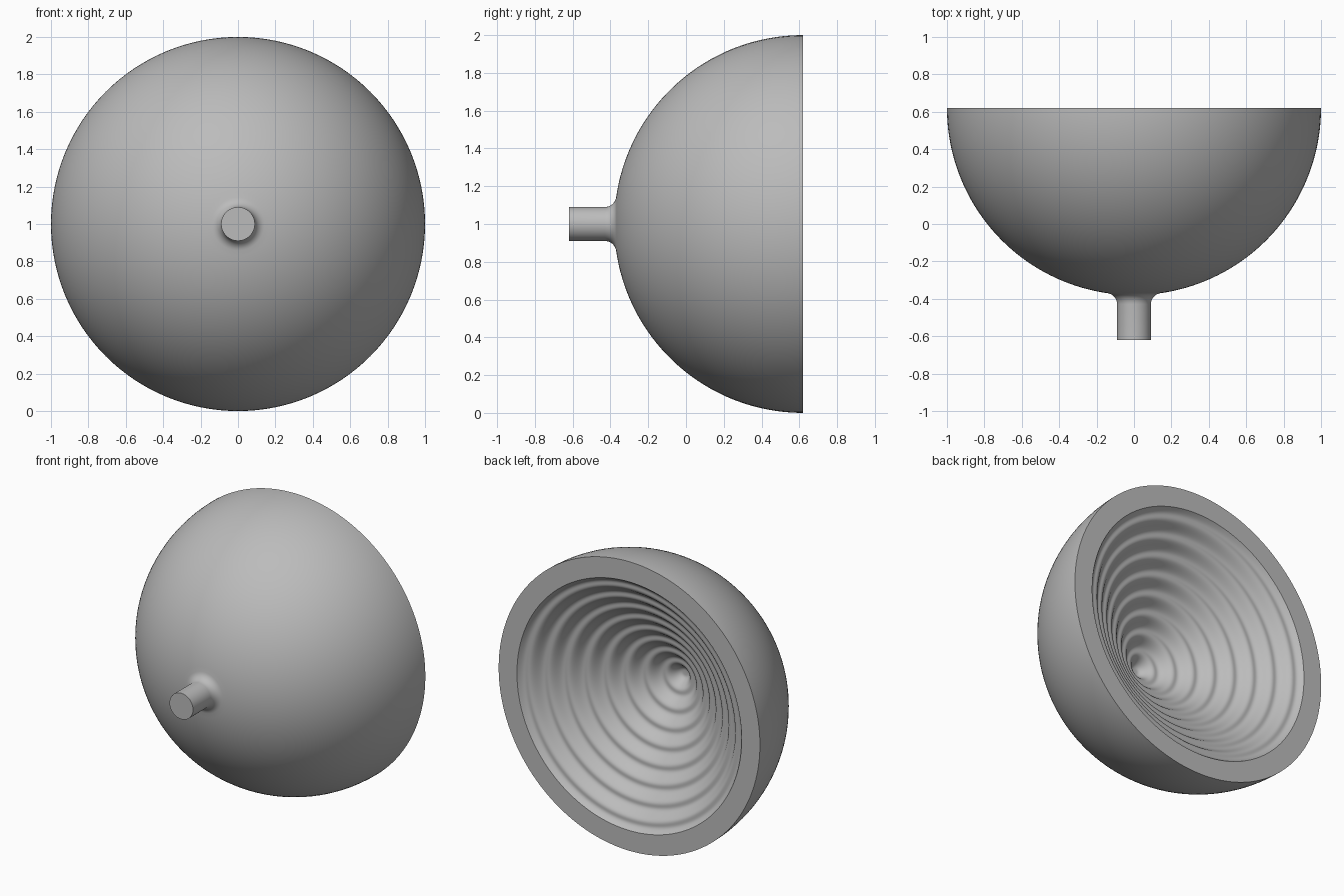
import bpy, bmesh
from math import sin, cos, pi, asin, sqrt
from mathutils import Vector, Matrix

if "Cube" in bpy.data.objects:
    bpy.data.objects.remove(bpy.data.objects["Cube"])

RIM_Y = 0.62        # flat open face
STEM_R = 0.09
FILLET = 0.06
MOUTH_R = 0.86      # radius of the ribbed hollow
DEPTH = 0.62
RIB = 0.1           # spacing of the ribs
WAVE = 0.0115

grey = bpy.data.materials.new("plain grey")
grey.use_nodes = True
colour = (0.5, 0.5, 0.5, 1)
grey.diffuse_color = colour
grey.node_tree.nodes["Principled BSDF"].inputs["Base Color"].default_value = colour


def stem_and_dome():
    """Radius and y of the outside, from the stem tip to the rim."""
    points = [(0, -RIM_Y), (STEM_R, -RIM_Y)]
    # fillet between the stem and the dome
    reach = STEM_R + FILLET
    start = asin(reach / (1 + FILLET))
    centre_y = RIM_Y - sqrt((1 + FILLET) ** 2 - reach ** 2)
    for i in range(9):
        a = (pi / 2 - start) * i / 8
        points.append((reach - FILLET * cos(a), centre_y + FILLET * sin(a)))
    # hemisphere
    for i in range(1, 49):
        a = start + (pi / 2 - start) * i / 48
        points.append((sin(a), RIM_Y - cos(a)))
    return points


def ribbed_hollow():
    """Radius and y of the rippled cone, from the rim to its centre."""
    points = []
    steps = 120
    for i in range(steps + 1):
        s = MOUTH_R * i / steps
        depth = DEPTH * s / MOUTH_R + WAVE * sin(2 * pi * s / RIB)
        points.append((MOUTH_R - s, RIM_Y - depth))
    return points


# Turn the whole profile about the y axis
bm = bmesh.new()
verts = [bm.verts.new((r, y, 0)) for r, y in stem_and_dome() + ribbed_hollow()]
edges = [bm.edges.new(pair) for pair in zip(verts, verts[1:])]
bmesh.ops.spin(bm, geom=verts + edges, cent=(0, 0, 0), axis=(0, 1, 0),
               angle=2 * pi, steps=128, use_duplicate=False)
bmesh.ops.remove_doubles(bm, verts=bm.verts, dist=0.0001)
bmesh.ops.recalc_face_normals(bm, faces=bm.faces)
bmesh.ops.translate(bm, verts=bm.verts, vec=(0, 0, 1))

mesh = bpy.data.meshes.new("ribbed_dome")
bm.to_mesh(mesh)
bm.free()
mesh.materials.append(grey)
dome = bpy.data.objects.new("ribbed_dome", mesh)
bpy.context.collection.objects.link(dome)

bpy.context.view_layer.objects.active = dome
dome.select_set(True)
bpy.ops.object.shade_smooth_by_angle(angle=pi / 6)
